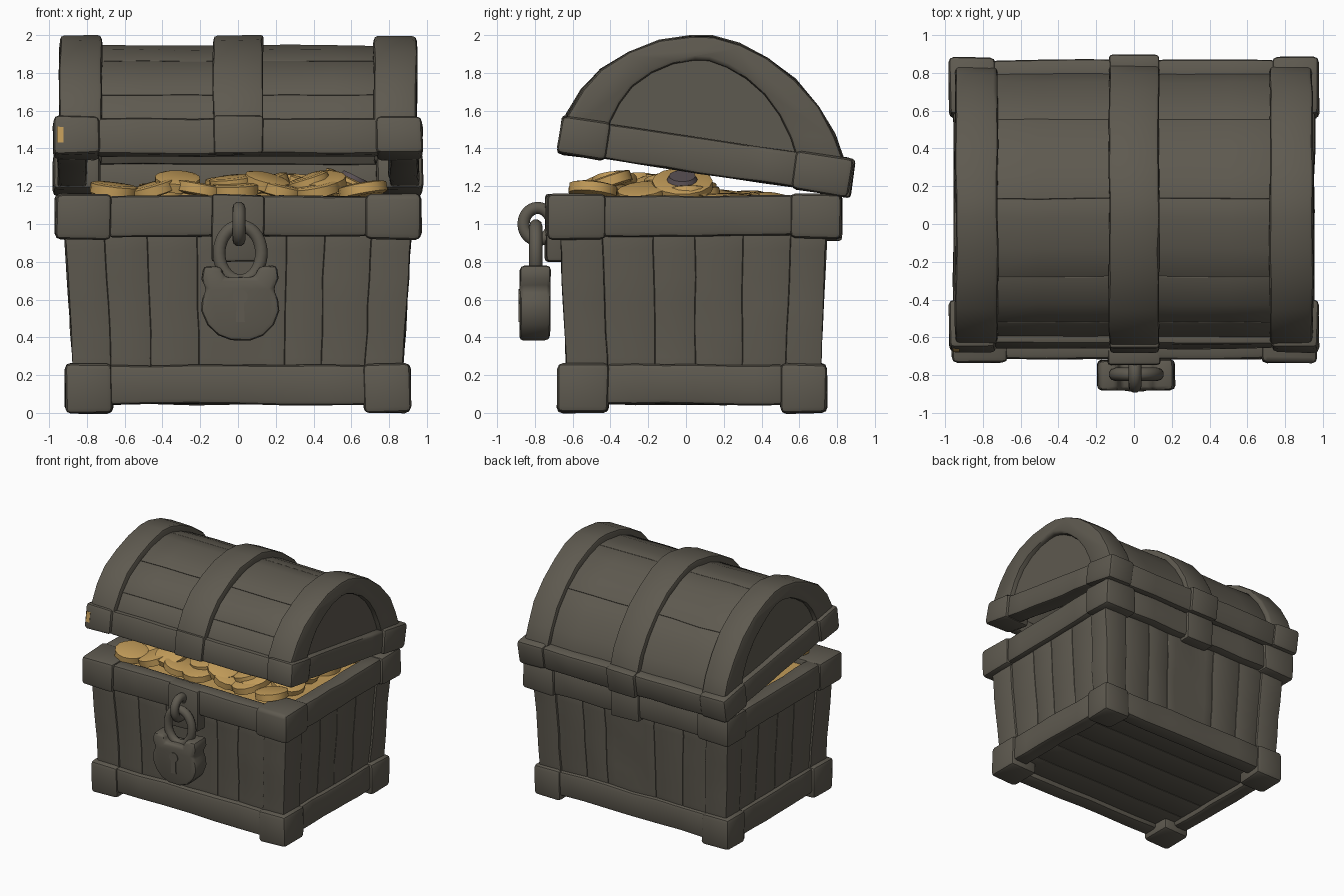
import bpy, bmesh, math, random
from mathutils import Matrix, Vector, noise

random.seed(4)
cube = bpy.data.objects.get("Cube")
if cube:
    bpy.data.objects.remove(cube, do_unlink=True)


def material(name, rgb):
    m = bpy.data.materials.new(name)
    m.use_nodes = True
    m.diffuse_color = (*rgb, 1)
    m.node_tree.nodes["Principled BSDF"].inputs["Base Color"].default_value = (*rgb, 1)
    return m


WOOD = material("weathered grey brown", (0.112, 0.101, 0.079))
GOLD = material("old gold", (0.54, 0.33, 0.1))
GEM = material("dusky violet grey", (0.1, 0.08, 0.088))


def finish(bm, name, mat, bevel=0.018, wobble=0.01, warp=None):
    """Round the hard edges, add a hand-carved wobble and make the object."""
    bmesh.ops.recalc_face_normals(bm, faces=bm.faces)
    if bevel:
        sharp = [e for e in bm.edges if e.calc_face_angle(0) > 0.6]
        bmesh.ops.bevel(bm, geom=sharp, offset=bevel, segments=2, profile=0.5,
                        affect='EDGES', clamp_overlap=True)
    for v in bm.verts:
        if warp:
            v.co = warp(v.co)
        v.co += noise.noise_vector(v.co * 4) * wobble
    me = bpy.data.meshes.new(name)
    bm.to_mesh(me)
    bm.free()
    me.materials.append(mat)
    ob = bpy.data.objects.new(name, me)
    bpy.context.collection.objects.link(ob)
    bpy.ops.object.select_all(action='DESELECT')
    ob.select_set(True)
    bpy.context.view_layer.objects.active = ob
    bpy.ops.object.shade_smooth_by_angle(angle=math.radians(42))


def box(name, x, y, z, mat=WOOD, tilt=None, **kw):
    bm = bmesh.new()
    bmesh.ops.create_cube(bm, size=1)
    for v in bm.verts:
        v.co = Vector([(a + b) / 2 + c * abs(b - a) for (a, b), c in zip((x, y, z), v.co)])
    long = [e for e in bm.edges if e.calc_length() > 0.4]
    if long:
        bmesh.ops.subdivide_edges(bm, edges=long, cuts=5, use_grid_fill=True)
    if tilt:
        bm.transform(tilt)
    finish(bm, name, mat, **kw)


def prism(name, pts, a, b, place, **kw):
    """Extrude a 2D outline from a to b along the remaining axis."""
    bm = bmesh.new()
    lo = [bm.verts.new(place(u, v, a)) for u, v in pts]
    hi = [bm.verts.new(place(u, v, b)) for u, v in pts]
    bm.faces.new(lo)
    bm.faces.new(hi[::-1])
    for i in range(len(pts)):
        j = (i + 1) % len(pts)
        bm.faces.new((lo[i], lo[j], hi[j], hi[i]))
    bm.normal_update()
    if abs(b - a) > 0.4:
        across = [e for e in bm.edges if abs(e.verts[0].co.x - e.verts[1].co.x) > 0.4]
        bmesh.ops.subdivide_edges(bm, edges=across, cuts=5)
    finish(bm, name, WOOD, **kw)


def loop(name, pts, radius):
    cu = bpy.data.curves.new(name, 'CURVE')
    cu.dimensions = '3D'
    cu.bevel_depth, cu.bevel_resolution = radius, 3
    sp = cu.splines.new('POLY')
    sp.points.add(len(pts) - 1)
    for p, co in zip(sp.points, pts):
        p.co = (*co, 1)
    sp.use_cyclic_u = True
    cu.materials.append(WOOD)
    bpy.context.collection.objects.link(bpy.data.objects.new(name, cu))


def flare(co):
    k = 1 + 0.068 * (co.z - 0.6)
    return Vector((co.x * k, 0.04 + (co.y - 0.04) * k, co.z))


SIDES = (("right", -1), ("left", 1))


def span(s, a, b):
    return tuple(sorted((s * a, s * b)))


# Base: core, recessed floor boards, wall boards
box("chest_core", (-0.84, 0.84), (-0.59, 0.67), (0.12, 1.08), warp=flare, wobble=0)
for i in range(5):
    y = -0.56 + i * 0.24
    box(f"floor_board_{i}", (-0.8, 0.8), (y, y + 0.24), (0.085, 0.14), bevel=0.008)
BOARD = dict(warp=flare, bevel=0.008)
xs = (-0.69, -0.47, -0.21, 0.25, 0.45, 0.69)
ys = (-0.43, -0.17, 0.05, 0.3, 0.54)
for i, (a, b) in enumerate(zip(xs, xs[1:])):
    box(f"front_board_{i}", (a, b), (-0.64, -0.55), (0.15, 1), **BOARD)
    box(f"back_board_{i}", (a, b), (0.63, 0.717), (0.15, 1), **BOARD)
for side, s in SIDES:
    for i, (a, b) in enumerate(zip(ys, ys[1:])):
        box(f"{side}_board_{i}", span(s, 0.8, 0.883), (a, b), (0.15, 1), **BOARD)

# Base: corner posts, corner blocks and trim bars
for side, s in SIDES:
    for end, post, low, high in (("front", (-0.65, -0.43), (-0.68, -0.41), (-0.735, -0.42)),
                                 ("back", (0.54, 0.73), (0.5, 0.745), (0.55, 0.825))):
        box(f"{end}_{side}_post", span(s, 0.69, 0.896), post, (0.15, 1), **BOARD)
        box(f"{end}_{side}_foot", span(s, 0.665, 0.915), low, (0, 0.262), bevel=0.03)
        box(f"{end}_{side}_rim_corner", span(s, 0.67, 0.968), high, (0.92, 1.16), bevel=0.03)
    box(f"{side}_lower_trim", span(s, 0.76, 0.895), (-0.43, 0.52), (0.045, 0.255), bevel=0.025)
    box(f"{side}_rim", span(s, 0.82, 0.95), (-0.45, 0.57), (0.935, 1.15), bevel=0.025)
for end, low, high in (("front", (-0.665, -0.53), (-0.715, -0.59)),
                       ("back", (0.6, 0.73), (0.68, 0.805))):
    box(f"{end}_lower_trim", (-0.69, 0.69), low, (0.045, 0.255), bevel=0.025)
    box(f"{end}_rim", (-0.69, 0.69), high, (0.935, 1.15), bevel=0.025)
box("lock_plate", (-0.14, 0.14), (-0.745, -0.62), (0.8, 1.155))
box("hinge_plate", (-0.13, 0.13), (0.7, 0.825), (0.91, 1.155))

# Lid rim, tipped open around the back
TILT = Matrix.Translation((0, 0.085, 1.257)) @ Matrix.Rotation(-0.15, 4, 'X')
for side, s in SIDES:
    for end, u in (("front", (-0.78, -0.52)), ("back", (0.475, 0.78))):
        box(f"lid_{end}_{side}_corner", span(s, 0.73, 0.978), u, (0, 0.205), tilt=TILT, bevel=0.03)
    box(f"lid_{side}_rim", span(s, 0.8, 0.955), (-0.54, 0.5), (0.01, 0.195), tilt=TILT, bevel=0.02)
for end, u, strap in (("front", (-0.757, -0.64), (-0.78, -0.7)),
                      ("back", (0.64, 0.765), (0.7, 0.79))):
    box(f"lid_{end}_rim", (-0.75, 0.75), u, (0, 0.195), tilt=TILT, bevel=0.025)
    box(f"lid_{end}_strap_end", (-0.132, 0.132), strap, (0, 0.205), tilt=TILT)
# Worn gilding on one lid corner
box("gilded_patch", (-0.96, -0.925), (-0.784, -0.776), (0.06, 0.14), GOLD, tilt=TILT, bevel=0)

# Lid vault: end arches, centre strap, boards and end panels
ARCH = [(-.65, 1.47), (-.63, 1.58), (-.55, 1.71), (-.45, 1.82), (-.3, 1.91), (-.14, 1.975),
        (.03, 2), (.14, 1.995), (.28, 1.955), (.43, 1.88), (.58, 1.765), (.7, 1.62),
        (.785, 1.47), (.845, 1.3)]


def scaled(pts, sy, sz):
    return [(0.07 + (y - 0.07) * sy, 1.4 + (z - 1.4) * sz) for y, z in pts]


def along_x(u, v, t):
    return Vector((t, u, v))


def strip(pts, outer, inner):
    return scaled(pts, *outer) + scaled(pts, *inner)[::-1]


for side, s in SIDES:
    prism(f"lid_{side}_arch", strip(ARCH, (1, 1), (.68, .78)), *span(s, 0.72, 0.945), along_x,
          bevel=0.022)
    prism(f"lid_{side}_panel", scaled(ARCH, .74, .82), *span(s, 0.83, 0.905), along_x, bevel=0)
prism("lid_centre_strap", strip(ARCH, (1.01, 1), (.86, .86)), -0.132, 0.132, along_x)
cuts = (0, 2, 4, 7, 10, 13)
for i, (a, b) in enumerate(zip(cuts, cuts[1:])):
    prism(f"lid_board_{i}", strip(ARCH[a:b + 1], (.95, .91), (.83, .81)), -0.76, 0.76, along_x,
          bevel=0.005)

# Padlock with shackle, hasp ring and keyhole
half = [(.08, .72), (.1, .775), (.195, .78), (.205, .71), (.178, .655), (.2, .6), (.205, .54),
        (.175, .465), (.12, .41), (.05, .385)]


def along_y(u, v, t):
    return Vector((u + 0.012, t, v))


prism("padlock_body", half + [(-u, v) for u, v in half[::-1]], -0.88, -0.72, along_y,
      bevel=0.022, wobble=0.006)
turn = [math.tau * i / 28 for i in range(28)]
loop("padlock_shackle", [(.012 + .112 * math.cos(t), -.795, .845 + .145 * math.sin(t))
                         for t in turn], 0.035)
loop("hasp_ring", [(.005, -.785 + .075 * math.cos(t), 1 + .085 * math.sin(t))
                   for t in turn], 0.034)
arc = [0.5 + (math.tau - 1) * i / 14 for i in range(15)]
key = [(-.04 * math.sin(t), .615 - .04 * math.cos(t)) for t in arc]
prism("keyhole", key + [(.024, .48), (-.024, .48)], -0.886, -0.878, along_y,
      bevel=0, wobble=0)

# Treasure: a bed of gold with heaped coins
box("gold_bed", (-0.83, 0.83), (-0.6, 0.69), (1.06, 1.11), GOLD, bevel=0)
bm = bmesh.new()


def coin(spot, axis, tilt, r=0.13):
    m = (Matrix.Translation(spot) @ Matrix.Rotation(random.uniform(0, math.tau), 4, 'Z')
         if axis == 'X' else Matrix.Translation(spot)) @ Matrix.Rotation(tilt, 4, axis)
    made = bmesh.ops.create_cone(bm, cap_ends=True, segments=14, radius1=r, radius2=r,
                                 depth=0.05, matrix=m)
    caps = {f for v in made["verts"] for f in v.link_faces if len(f.verts) == 14}
    bmesh.ops.inset_individual(bm, faces=list(caps), thickness=0.025, depth=0.008)
    return m


for j in range(5):
    for i in range(7):
        x = -0.64 + 0.213 * i + random.uniform(-.03, .03)
        y = -0.46 + 0.24 * j + random.uniform(-.04, .04)
        coin((x, y, 1.18 - 0.018 * j), 'X', random.uniform(0.05, 0.3))
for i in range(14):
    x, y = random.uniform(-.55, .5), random.uniform(-.44, .08)
    coin((x, y, 1.22 - 0.05 * (y + .4)), 'X', random.uniform(0.1, 0.35), 0.12)
# Large coin leaning outward with a dark stone set in it
setting = coin((0.6, -0.02, 1.205), 'Y', 0.45, 0.16)
finish(bm, "coins", GOLD, bevel=0, wobble=0.004)
bm = bmesh.new()
bmesh.ops.create_cone(bm, cap_ends=True, segments=14, radius1=0.085, radius2=0.07, depth=0.03,
                      matrix=setting @ Matrix.Translation((0, 0, 0.04)))
finish(bm, "set_stone", GEM, bevel=0, wobble=0)
